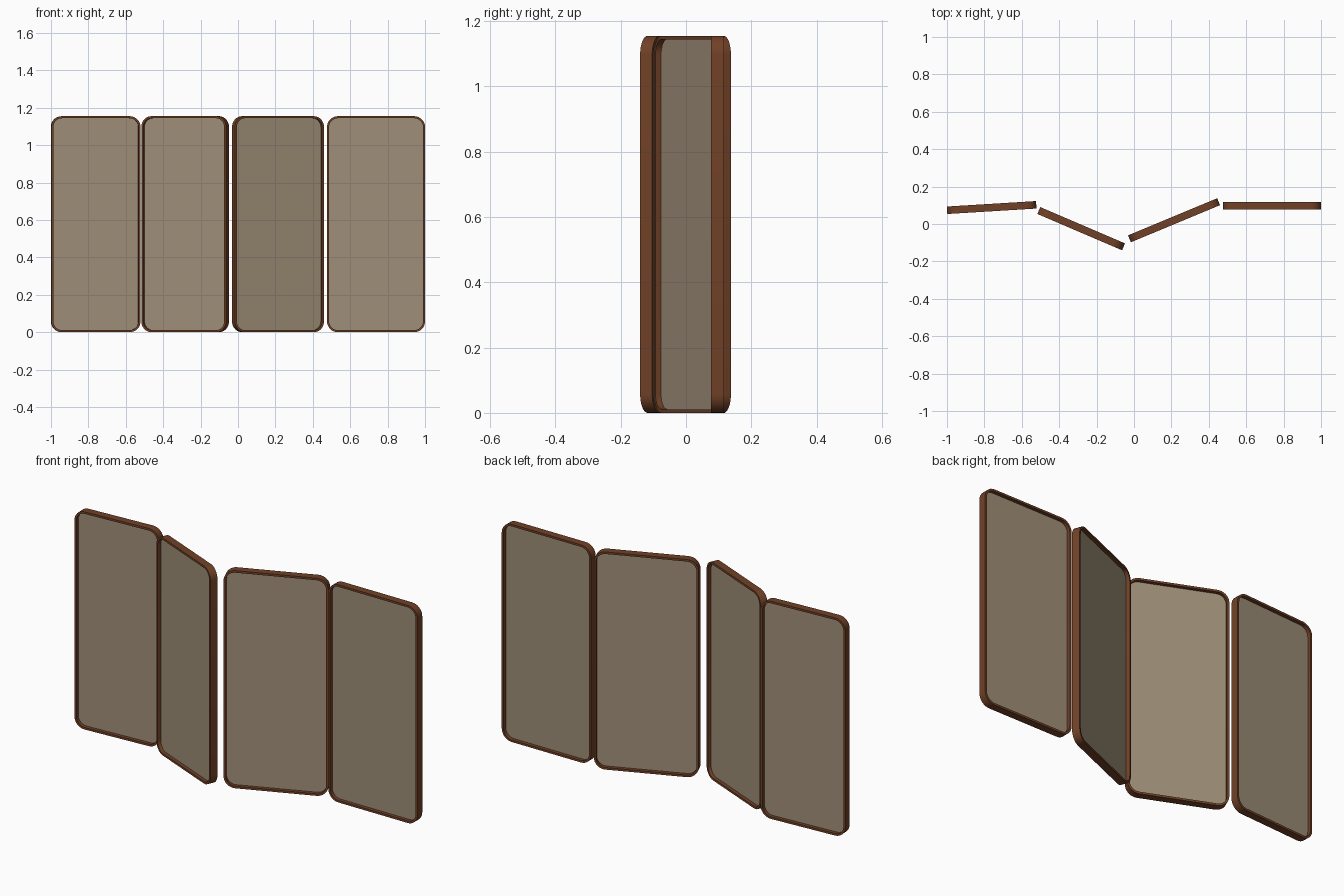
import bpy, bmesh, math

if "Cube" in bpy.data.objects:
    bpy.data.objects.remove(bpy.data.objects["Cube"])

HEIGHT, THICK, RIM, RADIUS, STEPS = 1.155, 0.04, 0.011, 0.058, 8


def material(name, rgb):
    m = bpy.data.materials.new(name)
    m.diffuse_color = (*rgb, 1)
    m.use_nodes = True
    m.node_tree.nodes["Principled BSDF"].inputs["Base Color"].default_value = m.diffuse_color
    return m


brown = material("brown wood", (0.165, 0.053, 0.020))
beige = material("beige cloth", (0.350, 0.275, 0.190))


def outline(bm, width, height, radius, y):
    """Rounded rectangle of vertices in the XZ plane."""
    verts = []
    for i, (sx, sz) in enumerate([(1, 1), (-1, 1), (-1, -1), (1, -1)]):
        for k in range(STEPS + 1):
            a = math.radians(90 * (i + k / STEPS))
            verts.append(bm.verts.new((sx * (width / 2 - radius) + radius * math.cos(a), y,
                                       sz * (height / 2 - radius) + radius * math.sin(a))))
    return verts


def bridge(bm, a, b):
    n = len(a)
    for i in range(n):
        j = (i + 1) % n
        bm.faces.new((a[i], a[j], b[j], b[i]))


def finish(bm, name, mat, x, y, angle):
    bmesh.ops.recalc_face_normals(bm, faces=bm.faces)
    mesh = bpy.data.meshes.new(name)
    bm.to_mesh(mesh)
    bm.free()
    mesh.materials.append(mat)
    ob = bpy.data.objects.new(name, mesh)
    bpy.context.collection.objects.link(ob)
    ob.location = (x, y, HEIGHT / 2)
    ob.rotation_euler.z = math.radians(angle)
    bpy.ops.object.select_all(action='DESELECT')
    ob.select_set(True)
    bpy.context.view_layer.objects.active = ob
    bpy.ops.object.shade_smooth_by_angle(angle=math.radians(30))


def frame(name, width, *place):
    # Rounded rim, open in the middle
    bm = bmesh.new()
    h = THICK / 2
    loops = [outline(bm, width - 2 * r, HEIGHT - 2 * r, RADIUS - r, y)
             for r, y in ((0, -h), (0, h), (RIM, h), (RIM, -h))]
    for i in range(4):
        bridge(bm, loops[i], loops[(i + 1) % 4])
    finish(bm, name, brown, *place)


def cloth(name, width, *place):
    # Thin sheet at the middle of the rim, recessed on both sides
    bm = bmesh.new()
    r = RIM - 0.001
    a, b = [outline(bm, width - 2 * r, HEIGHT - 2 * r, RADIUS - r, y) for y in (-0.0015, 0.0015)]
    bridge(bm, a, b)
    bm.faces.new(a)
    bm.faces.new(b)
    finish(bm, name, beige, *place)


# Four screen panels: width, centre x, centre y, turn in degrees
PANELS = [(0.478, -0.761, 0.088, 3.5),
          (0.493, -0.2825, -0.025, -23.2),
          (0.516, 0.214, 0.020, 22.6),
          (0.524, 0.738, 0.097, 0.0)]
for i, p in enumerate(PANELS, 1):
    frame(f"screen_frame_{i}", *p)
    cloth(f"screen_cloth_{i}", *p)
